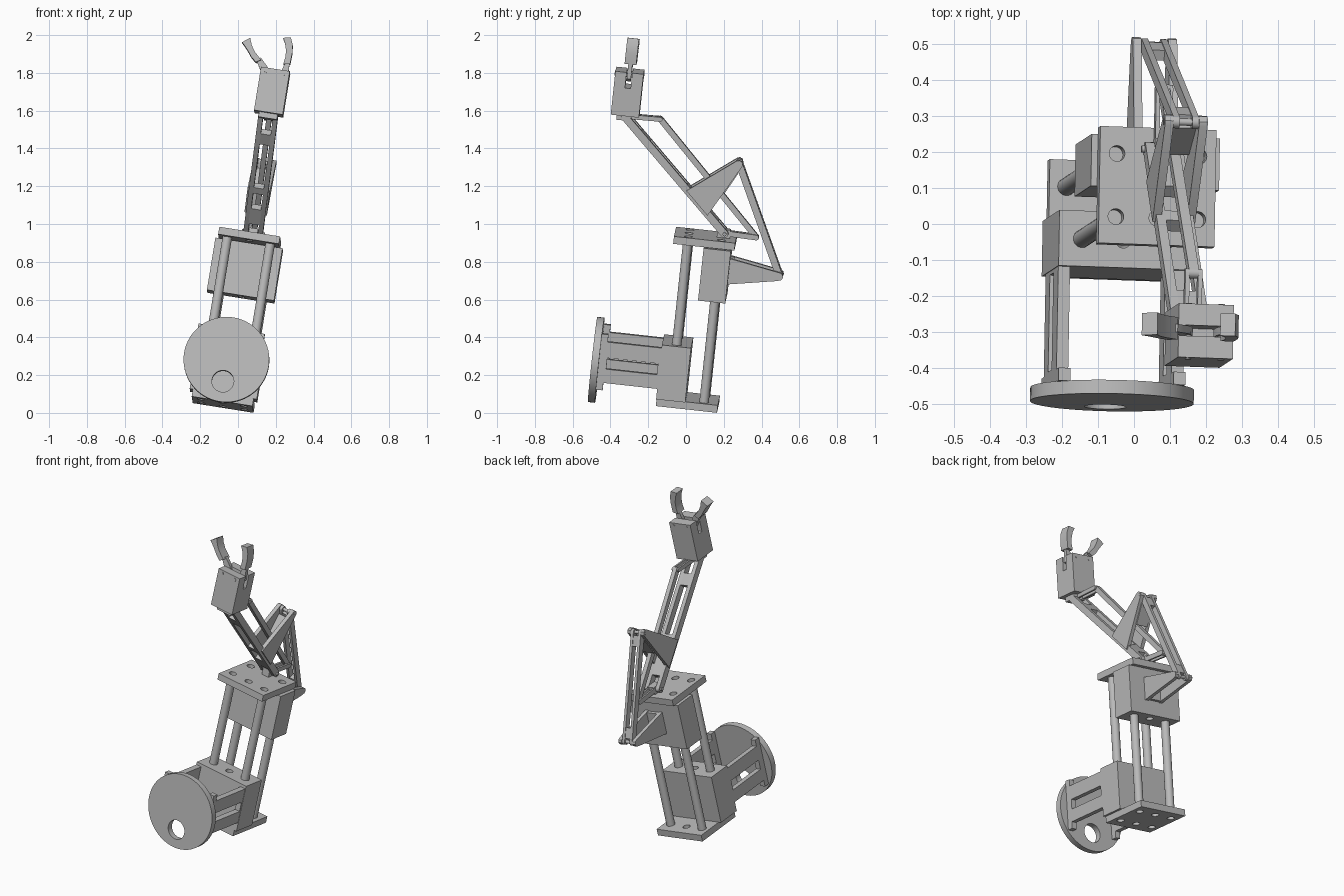
import bpy, bmesh
from math import cos, sin, pi
from mathutils import Matrix, Vector

if "Cube" in bpy.data.objects:
    bpy.data.objects.remove(bpy.data.objects["Cube"])

grey = bpy.data.materials.new("machined_grey")
grey.use_nodes = True
colour = (0.5, 0.5, 0.5, 1)
grey.diffuse_color = colour
grey.node_tree.nodes["Principled BSDF"].inputs["Base Color"].default_value = colour

# Leaning frame of the whole machine: a sideways, b backwards, c upwards
w = Vector((0.16, 0.105, 0.981)).normalized()
v = Vector((0.018, 0.993, -0.11))
v = (v - w * v.dot(w)).normalized()
u = v.cross(w)
frame = Matrix((u, v, w)).transposed().to_4x4()
frame.translation = (0.065, 0.104, 0.942)
PLACE = {"ab": lambda p, h: (p[0], p[1], h),
         "ac": lambda p, h: (p[0], h, p[1]),
         "bc": lambda p, h: (h, p[0], p[1])}
MID = 0.01  # sideways centre of the linkage


def circle(x, y, r, n=24):
    return [(x + r * cos(2 * pi * i / n), y + r * sin(2 * pi * i / n)) for i in range(n)]


def rect(x0, x1, y0, y1):
    return [(x0, y0), (x1, y0), (x1, y1), (x0, y1)]


def prism(name, plane, outline, lo, hi, holes=()):
    """Flat outline with holes, extruded from lo to hi across its plane."""
    bm = bmesh.new()
    edges = []
    for loop in [outline, *holes]:
        vs = [bm.verts.new(PLACE[plane](p, lo)) for p in loop]
        edges += [bm.edges.new((vs[i], vs[i - 1])) for i in range(len(vs))]
    bmesh.ops.triangle_fill(bm, edges=edges, use_beauty=True)
    res = bmesh.ops.extrude_face_region(bm, geom=bm.faces[:])
    moved = [g for g in res["geom"] if isinstance(g, bmesh.types.BMVert)]
    bmesh.ops.translate(bm, verts=moved, vec=PLACE[plane]((0, 0), hi - lo))
    bmesh.ops.recalc_face_normals(bm, faces=bm.faces[:])
    mesh = bpy.data.meshes.new(name)
    bm.to_mesh(mesh)
    bm.free()
    mesh.materials.append(grey)
    ob = bpy.data.objects.new(name, mesh)
    ob.matrix_world = frame
    bpy.context.collection.objects.link(ob)
    bpy.ops.object.select_all(action="DESELECT")
    ob.select_set(True)
    bpy.context.view_layer.objects.active = ob
    bpy.ops.object.shade_smooth_by_angle(angle=0.6)
    return ob


def bar_outline(p, q, r, n=8):
    """Round-ended bar between two pivots."""
    d = Vector(q) - Vector(p)
    t = Vector((d.y, -d.x)).to_2d().normalized() * r
    f = d.normalized() * r
    pts = []
    for centre, s in ((Vector(q), 1), (Vector(p), -1)):
        pts += [tuple(centre + s * (t * cos(pi * i / n) + f * sin(pi * i / n))) for i in range(n + 1)]
    return pts


def bar(name, p, q, r, lo, hi):
    return prism(name, "bc", bar_outline(p, q, r), MID + lo, MID + hi)


def strip(name, p, q, s, t, thick, half):
    """Cross piece filling fractions s to t of the line p-q."""
    p, q = Vector(p), Vector(q)
    n = Vector((-(q - p).y, (q - p).x)).normalized() * thick
    e, f = p.lerp(q, s), p.lerp(q, t)
    return prism(name, "bc", [tuple(x) for x in (e - n, f - n, f + n, e + n)], MID - half, MID + half)


# End plates with six holes and the four guide rods
grid = [(x, y) for x in (-0.115, 0, 0.115) for y in (-0.088, 0.088)]
for name, lo in (("top_plate", -0.04), ("base_plate", -0.915)):
    prism(name, "ab", rect(-0.163, 0.163, -0.163, 0.163), lo, lo + 0.04,
          [circle(x, y, 0.022) for x, y in grid])
for x, y in grid:
    if x:
        prism("guide_rod", "ab", circle(x, y, 0.025), -0.88, -0.035)

# Sliding blocks
prism("upper_block", "ab", rect(-0.18, 0.18, 0, 0.145), -0.325, -0.043, [circle(0, 0.088, 0.022)])
prism("lower_block", "ab", rect(-0.18, 0.18, -0.165, -0.01), -0.876, -0.583, [circle(0, -0.088, 0.022)])

# Front disc on two slotted side arms
prism("front_disc", "ac", circle(0, -0.73, 0.227, 64), -0.525, -0.487, [circle(0, -0.847, 0.058, 32)])
for s in (-1, 1):
    lo, hi = sorted((s * 0.145, s * 0.178))
    prism("side_arm", "bc", rect(-0.488, -0.16, -0.82, -0.6), lo, hi,
          [rect(-0.445, -0.175, -0.745, -0.685)])
    prism("arm_flange", "bc", rect(-0.488, -0.452, -0.86, -0.56), lo, hi)

# Linkage pivots (b, c)
base, wrist = (0.1, 0.025), (-0.49, 0.59)
elbow, rear = (0.137, 0.405), (0.412, -0.17)
low_joint, high_joint = (0.268, 0.02), (-0.304, 0.594)

# Forearm: two rails with cross pieces
for s in (-1, 1):
    lo, hi = sorted((s * 0.026, s * 0.052))
    bar("forearm_rail", base, wrist, 0.02, lo, hi)
for s, t in ((0.09, 0.22), (0.35, 0.4), (0.77, 0.86)):
    strip("forearm_cross_piece", base, wrist, s, t, 0.02, 0.03)
prism("forearm_foot", "ab", rect(MID - 0.024, MID + 0.024, 0.06, 0.13), -0.005, 0.045)

# Triangular crank on the forearm
for s in (-1, 1):
    lo, hi = sorted((s * 0.036, s * 0.06))
    tri = [(-0.125, 0.235), (0.0, 0.115), (0.157, 0.4), (0.153, 0.42), (0.137, 0.427), (0.124, 0.424)]
    prism("crank_plate", "bc", tri, MID + lo, MID + hi)
strip("crank_web", (0.148, 0.395), (0.0, 0.115), 0.1, 0.52, 0.01, 0.04)

# Rear bracket on the upper block
for s in (-1, 1):
    lo, hi = sorted((s * 0.038, s * 0.062))
    bracket = [(0.14, -0.1), (0.14, -0.24), (0.405, -0.192), (0.425, -0.185),
               (0.433, -0.17), (0.428, -0.155), (0.415, -0.148)]
    prism("rear_bracket_plate", "bc", bracket, MID + lo, MID + hi)
prism("rear_bracket_web", "bc", rect(0.14, 0.165, -0.235, -0.105), MID - 0.04, MID + 0.04)

# Slotted link from the crank to the rear bracket
for s in (-1, 1):
    lo, hi = sorted((s * 0.018, s * 0.036))
    bar("rear_link_rail", elbow, rear, 0.018, lo, hi)
for s, t in ((0.03, 0.13), (0.87, 0.97)):
    strip("rear_link_cross_piece", elbow, rear, s, t, 0.015, 0.02)
for name, (y, z) in (("elbow_pin", elbow), ("rear_pin", rear), ("base_pin", base)):
    prism(name, "bc", circle(y, z, 0.01, 16), MID - 0.061, MID + 0.061)

# Parallel rod with its short end links
bar("parallel_rod", low_joint, high_joint, 0.015, -0.014, 0.014)
for s in (-1, 1):
    lo, hi = sorted((s * 0.012, s * 0.024))
    bar("lower_short_link", base, low_joint, 0.014, lo, hi)
    bar("upper_short_link", wrist, high_joint, 0.012, lo, hi)

# Gripper body: slotted across for the fingers
x0, x1 = MID - 0.077, MID + 0.077
y0, y1 = -0.566, -0.416
slot = [(y0, 0.6), (y1, 0.6), (y1, 0.834), (-0.476, 0.834), (-0.476, 0.75),
        (-0.506, 0.75), (-0.506, 0.834), (y0, 0.834)]
prism("gripper_body", "bc", slot, x0, x1)
prism("gripper_foot", "bc", rect(-0.535, -0.455, 0.572, 0.605), MID - 0.05, MID + 0.05)
for s in (-1, 1):
    prism("finger_pin", "ac", circle(MID + s * 0.046, 0.815, 0.009, 16), y0 - 0.003, y1 + 0.003)

# Fingers: wide curved pad on a thin stem
left = [(0.022, 1.009), (0.063, 1.016), (0.078, 0.98), (0.083, 0.937), (0.081, 0.878),
        (0.045, 0.872), (0.05, 0.905), (0.049, 0.941), (0.038, 0.98)]
right = [(-0.189, 0.951), (-0.15, 0.982), (-0.136, 0.945), (-0.116, 0.914), (-0.075, 0.875),
         (-0.1, 0.858), (-0.128, 0.882), (-0.149, 0.909), (-0.172, 0.935)]
for name, pad, stem in (
        ("left", left, [(0.052, 0.88), (0.077, 0.88), (0.08, 0.8), (0.04, 0.78), (0.04, 0.83)]),
        ("right", right, [(-0.098, 0.868), (-0.078, 0.888), (-0.035, 0.845), (-0.02, 0.79), (-0.05, 0.79)])):
    prism(name + "_finger_pad", "ac", pad, -0.522, -0.46)
    prism(name + "_finger_stem", "ac", stem, -0.502, -0.48)
